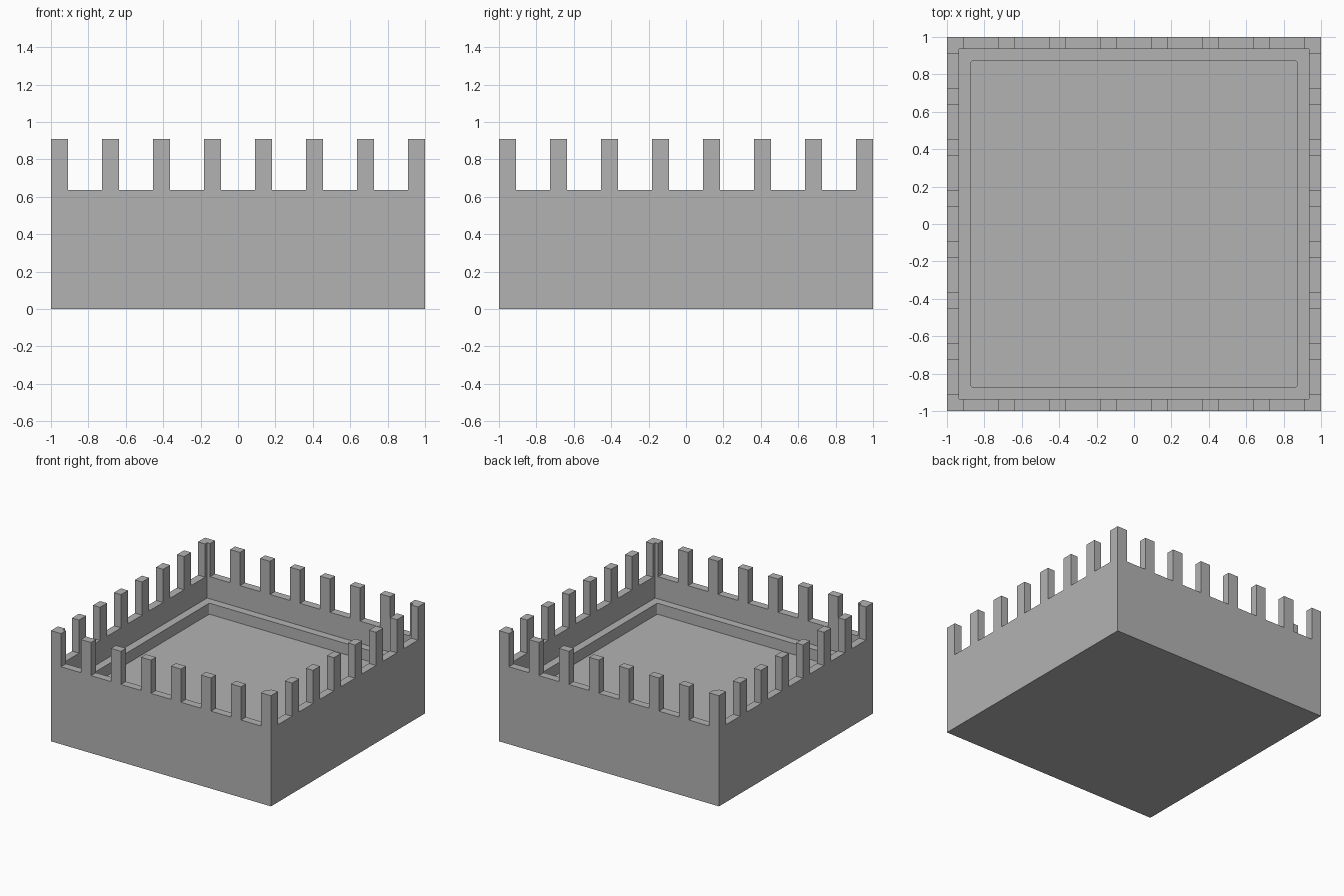
import bpy
import bmesh
from mathutils import Matrix, Vector

cube = bpy.data.objects.get("Cube")
if cube:
    bpy.data.objects.remove(cube, do_unlink=True)

U = 1 / 11              # module: the wall is one module thick
WALL, LEDGE, FLOOR, TOP = 7 * U, 5 * U, 4 * U, 10 * U
MODULES, PITCH = 22, 3  # side length and merlon spacing in modules

stone = bpy.data.materials.new("grey_stone")
stone.use_nodes = True
colour = (0.45, 0.45, 0.45, 1)
stone.diffuse_color = colour
stone.node_tree.nodes["Principled BSDF"].inputs["Base Color"].default_value = colour

bm = bmesh.new()


def sink(face, z):
    """Inset a face by one module and push it down to height z."""
    rim = bmesh.ops.inset_region(bm, faces=[face], thickness=U)["faces"]
    ext = bmesh.ops.extrude_face_region(bm, geom=[face])["geom"]
    for v in (g for g in ext if isinstance(g, bmesh.types.BMVert)):
        v.co.z = z
    if face.is_valid:
        bm.faces.remove(face)
    return rim, next(g for g in ext if isinstance(g, bmesh.types.BMFace))


# Solid block, hollowed in two steps: wall to ledge, ledge to floor
bmesh.ops.create_cube(bm, size=1, matrix=Matrix.Translation((0, 0, WALL / 2))
                      @ Matrix.Diagonal((2, 2, WALL, 1)))
top = max(bm.faces, key=lambda f: f.calc_center_median().z)
wall_top, ledge = sink(top, LEDGE)
_, pit_floor = sink(ledge, FLOOR)

# Slightly rounded pit corners
corners = [e for v in pit_floor.verts for e in v.link_edges
           if abs(e.verts[0].co.z - e.verts[1].co.z) > U / 2]
bmesh.ops.bevel(bm, geom=corners, offset=0.01, segments=3, profile=0.5,
                affect='EDGES')


def wall_faces():
    return [f for f in bm.faces if f.normal.z > 0.9
            and abs(f.calc_center_median().z - WALL) < 0.001]


# Divide the wall top at both sides of every merlon
bm.normal_update()
for axis in (Vector((1, 0, 0)), Vector((0, 1, 0))):
    for start in range(0, MODULES, PITCH):
        for line in (start, start + 1):
            if 0 < line < MODULES:
                faces = wall_faces()
                edges = {e for f in faces for e in f.edges}
                verts = {v for f in faces for v in f.verts}
                bmesh.ops.bisect_plane(bm, geom=[*verts, *edges, *faces],
                                       dist=1e-5, plane_no=axis,
                                       plane_co=axis * (line * U - 1))
                bm.normal_update()

# Raise the merlons: every third module along each wall
def is_merlon(face):
    c = face.calc_center_median()
    return all(int((n + 1) / U) % PITCH == 0 for n in (c.x, c.y))


merlons = [f for f in wall_faces() if is_merlon(f)]
raised = bmesh.ops.extrude_face_region(bm, geom=merlons)["geom"]
for g in raised:
    if isinstance(g, bmesh.types.BMVert):
        g.co.z = TOP
bmesh.ops.delete(bm, geom=[f for f in merlons if f.is_valid], context='FACES')

# Merge flat neighbours so the walls and merlons run flush
bmesh.ops.dissolve_limit(bm, angle_limit=0.01, verts=bm.verts[:], edges=bm.edges[:])
bmesh.ops.recalc_face_normals(bm, faces=bm.faces[:])

mesh = bpy.data.meshes.new("battlement_box")
bm.to_mesh(mesh)
bm.free()
mesh.materials.append(stone)
box = bpy.data.objects.new("battlement_box", mesh)
bpy.context.collection.objects.link(box)
